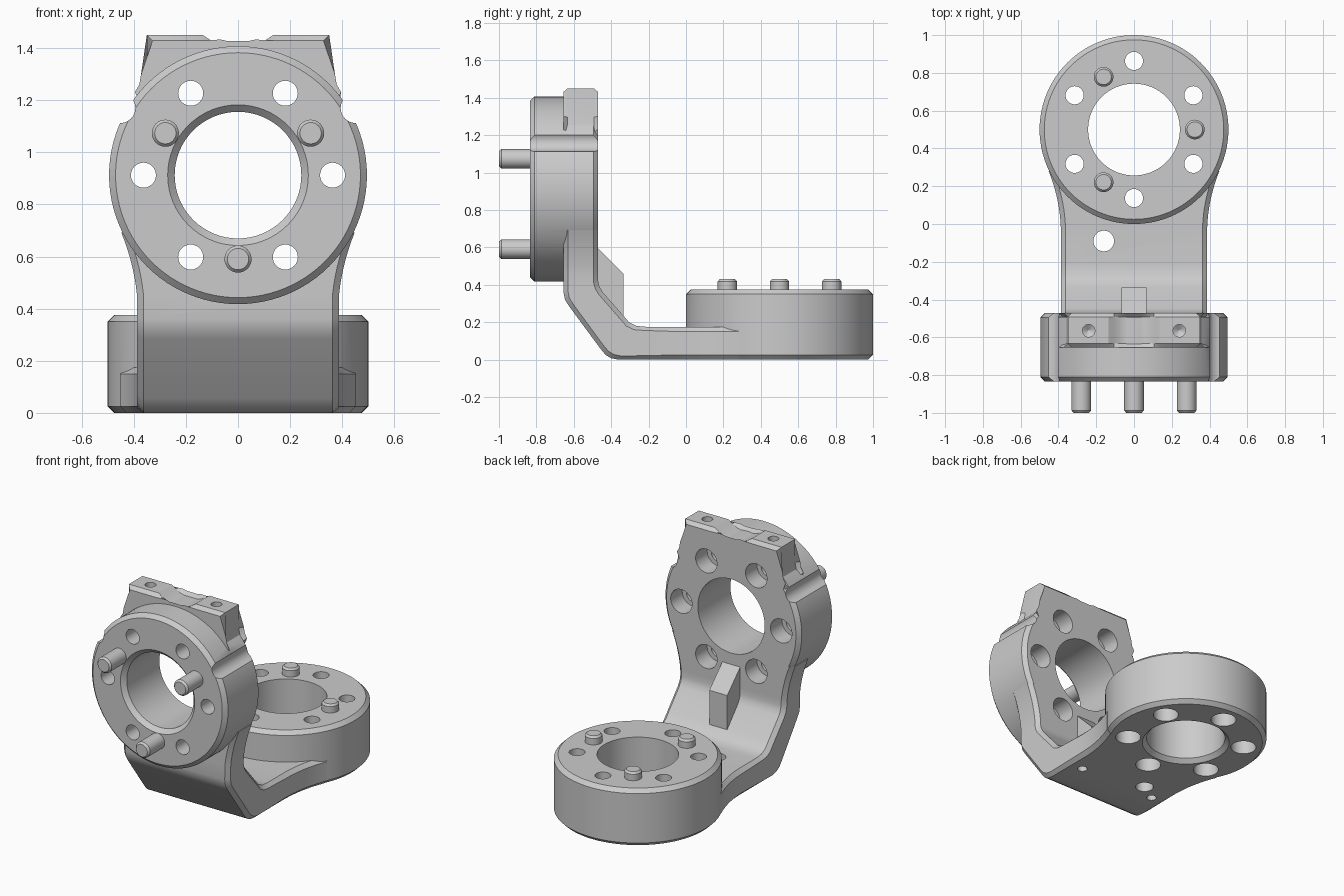
import bpy, bmesh
from math import radians, cos, sin, sqrt, pi
from mathutils import Matrix, Vector

cube = bpy.data.objects.get("Cube")
if cube:
    bpy.data.objects.remove(cube, do_unlink=True)

GREY = (0.6, 0.6, 0.6, 1)
grey = bpy.data.materials.new("bracket grey")
grey.use_nodes = True
grey.diffuse_color = GREY
grey.node_tree.nodes["Principled BSDF"].inputs["Base Color"].default_value = GREY

CHAMFER = 0.025
HALF_WIDTH = 0.387
BASE = Matrix.Translation((0, 0.5, 0))
HEAD = Matrix.Translation((0, -0.47, 0.9125)) @ Matrix.Rotation(pi / 2, 4, "X")


def skin(loops):
    """Skin a list of equal-length point loops and cap both ends."""
    bm = bmesh.new()
    rows = [[bm.verts.new(p) for p in loop] for loop in loops]
    n = len(rows[0])
    for a, b in zip(rows, rows[1:]):
        for i in range(n):
            j = (i + 1) % n
            bm.faces.new((a[i], a[j], b[j], b[i]))
    bm.faces.new(rows[0])
    bm.faces.new(rows[-1])
    return bm


def finish(name, bm, frame=Matrix()):
    bmesh.ops.transform(bm, matrix=frame, verts=bm.verts)
    bmesh.ops.recalc_face_normals(bm, faces=bm.faces)
    mesh = bpy.data.meshes.new(name)
    bm.to_mesh(mesh)
    bm.free()
    mesh.materials.append(grey)
    ob = bpy.data.objects.new(name, mesh)
    bpy.context.collection.objects.link(ob)
    return ob


def turned(name, profile, frame=Matrix(), x=0, y=0, sides=32):
    """Solid of revolution about local z from (radius, height) pairs."""
    loops = [[(x + r * cos(2 * pi * i / sides), y + r * sin(2 * pi * i / sides), z)
              for i in range(sides)] for r, z in profile]
    return finish(name, skin(loops), frame)


def prism(name, outline, depth, frame, chamfer=0):
    """Extrude a local xy outline along z, optionally chamfering both rims."""
    bm = skin([[(x, y, z) for x, y in outline] for z in (0, depth)])
    if chamfer:
        rims = [e for e in bm.edges if abs(e.verts[0].co.z - e.verts[1].co.z) < 1e-5]
        bmesh.ops.bevel(bm, geom=rims, offset=chamfer, segments=1, affect="EDGES")
    return finish(name, bm, frame)


def polar(radius, phase, count):
    return [(radius * cos(radians(phase) + 2 * pi * i / count),
             radius * sin(radians(phase) + 2 * pi * i / count)) for i in range(count)]


def extent(mesh):
    if not mesh.vertices:
        return 0
    return sum(max(v.co[k] for v in mesh.vertices) - min(v.co[k] for v in mesh.vertices)
               for k in range(3))


def boolean(target, tool, operation):
    """Bake a boolean, moving to the next solver if one loses the body."""
    for solver in ("MANIFOLD", "EXACT", "FLOAT"):
        mod = target.modifiers.new(tool.name, "BOOLEAN")
        mod.object, mod.operation, mod.solver = tool, operation, solver
        graph = bpy.context.evaluated_depsgraph_get()
        mesh = bpy.data.meshes.new_from_object(target.evaluated_get(graph))
        target.modifiers.clear()
        if extent(mesh) > extent(target.data) - 0.01:
            target.data = mesh
            break
    bpy.data.objects.remove(tool, do_unlink=True)


def flare(d):
    """Half width of the arm at distance d from a flange centre."""
    r, h = 0.87, 0.55
    return HALF_WIDTH if d >= h else HALF_WIDTH + r - sqrt(r * r - (h - d) ** 2)


# Bent arm: stations of outer point, inner point (y, z) and half width
steps = [0.22 + 0.033 * i for i in range(11)]
stations = [((-0.655, 0.9125 - d), (-0.47, 0.9125 - d), flare(d) - 0.004) for d in steps[:-3]]
bend = [((-0.655, 0.36), (-0.47, 0.42)), ((-0.647, 0.32), (-0.463, 0.39)),
        ((-0.625, 0.285), (-0.445, 0.36)), ((-0.455, 0.055), (-0.335, 0.235)),
        ((-0.43, 0.025), (-0.305, 0.2)), ((-0.4, 0.007), (-0.265, 0.18)),
        ((-0.36, 0), (-0.21, 0.175))]
stations += [(o, i, HALF_WIDTH) for o, i in bend]
stations += [((0.5 - d, 0), (0.5 - d, 0.175), flare(d)) for d in reversed(steps)]
loops = []
for outer, inner, w in stations:
    o, i = Vector((0, *outer)), Vector((0, *inner))
    n = (i - o).normalized() * CHAMFER
    half = [(w - CHAMFER, o), (w, o + n), (w, i - n), (w - CHAMFER, i)]
    loops.append([(x, p.y, p.z) for x, p in half] + [(-x, p.y, p.z) for x, p in reversed(half)])
body = finish("bracket_body", skin(loops))


# Two round flanges
def flange(name, radius, height, frame):
    return turned(name, [(radius - CHAMFER, 0), (radius, CHAMFER),
                         (radius, height - CHAMFER), (radius - CHAMFER, height)],
                  frame, sides=96)


boolean(body, flange("base_flange", 0.5, 0.375, BASE), "UNION")
boolean(body, flange("head_flange", 0.495, 0.365, HEAD), "UNION")

# Twin ears on top of the head
half = [(0.04, 0.492), (0.075, 0.5), (0.105, 0.518), (0.135, 0.538), (0.35, 0.538),
        (0.35, 0.385), (0.358, 0.34), (0.378, 0.305), (0.405, 0.28), (0.3, 0.1)]
ears = half + [(-x, y) for x, y in reversed(half)]
boolean(body, prism("head_ears", ears, 0.185, HEAD, 0.022), "UNION")

# Stop block in the inner corner
side = Matrix(((0, 0, 1, -0.065), (1, 0, 0, 0), (0, 1, 0, 0), (0, 0, 0, 1)))
block = [(-0.5, 0.6), (-0.47, 0.595), (-0.335, 0.46), (-0.335, 0.2), (-0.5, 0.35)]
boolean(body, prism("stop_block", block, 0.13, side), "UNION")

# Bores, stepped bolt holes, notches and small holes
cutters = [
    turned("base_bore", [(0.295, -0.025), (0.243, 0.027), (0.243, 0.5)], BASE, sides=64),
    turned("head_bore", [(0.243, -0.1), (0.243, 0.338), (0.295, 0.39)], HEAD, sides=64),
    turned("cable_hole", [(0.055, -0.1), (0.055, 0.3)], x=-0.16, y=-0.09)]
step = [(0.078, -0.05), (0.078, 0.12), (0.048, 0.12), (0.048, 0.5)]
for frame, phase in ((BASE, 30), (HEAD, 0)):
    for x, y in polar(0.363, phase, 6):
        cutters.append(turned("bolt_hole", step, frame, x, y))
for s in (-1, 1):
    cutters += [
        turned("side_notch", [(0.058, -0.1), (0.058, 0.5)], HEAD, s * 0.452, 0.258),
        turned("ear_hole", [(0.004, 1.31), (0.033, 1.33), (0.033, 1.6)], x=s * 0.24, y=-0.565),
        turned("underside_hole", [(0.03, -0.1), (0.03, 0.1), (0.004, 0.12)], x=s * 0.28, y=-0.165)]
for cutter in cutters:
    boolean(body, cutter, "DIFFERENCE")


# Locating pins on both flanges
def pins(name, frame, phase, face, tip):
    return [turned(name, [(0.052, face - 0.05), (0.052, tip - 0.013), (0.041, tip)], frame, x, y)
            for x, y in polar(0.322, phase, 3)]


parts = [body] + pins("base_pin", BASE, 0, 0.375, 0.43) + pins("head_pin", HEAD, 30, 0.365, 0.53)

bpy.ops.object.select_all(action="DESELECT")
for ob in parts:
    ob.select_set(True)
bpy.context.view_layer.objects.active = body
bpy.ops.object.shade_smooth_by_angle(angle=radians(25))
